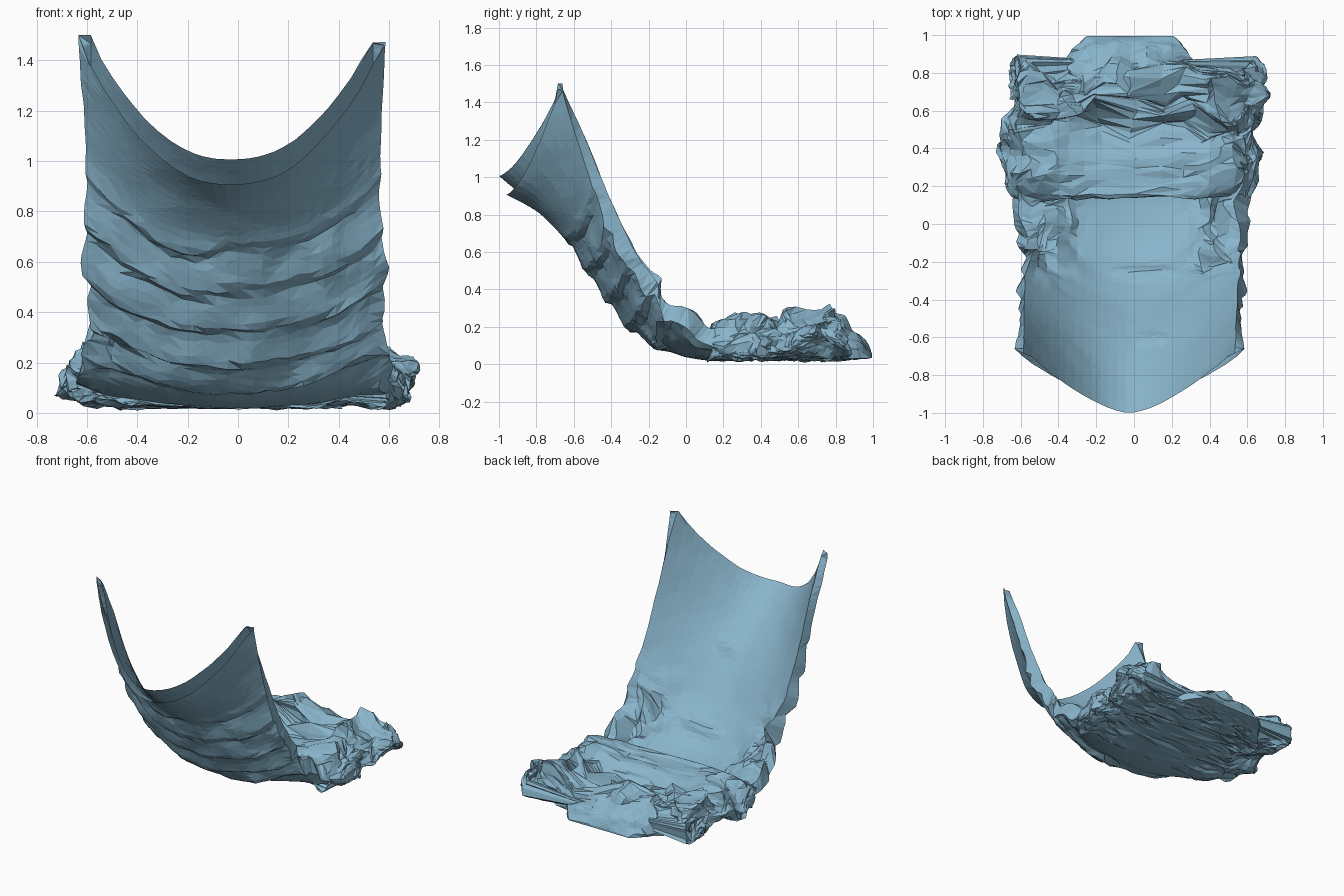
import bpy, bmesh, math, random
from mathutils import Vector, noise

if "Cube" in bpy.data.objects:
    bpy.data.objects.remove(bpy.data.objects["Cube"])

random.seed(4)

# Blue cloth
CLOTH = bpy.data.materials.new("blue_cloth")
CLOTH.diffuse_color = (.25, .46, .6, 1)
CLOTH.use_nodes = True
CLOTH.node_tree.nodes["Principled BSDF"].inputs["Base Color"].default_value = CLOTH.diffuse_color


def spline(rows, t):
    """Catmull-Rom sample of a list of equal-length rows, t in 0..1."""
    n = len(rows) - 1
    f = min(max(t, 0), 1) * n
    i = min(int(f), n - 1)
    u = f - i
    a, b = rows[max(i - 1, 0)], rows[i]
    c, d = rows[i + 1], rows[min(i + 2, n)]
    return [0.5 * (2 * q + (r - p) * u + (2 * p - 5 * q + 4 * r - s) * u * u
                   + (3 * q - p - 3 * r + s) * u ** 3)
            for p, q, r, s in zip(a, b, c, d)]


def crumple(p, amount):
    """Large and small vector noise, for creased cloth."""
    v = noise.noise_vector(p * 4.5) * 0.65 + noise.noise_vector(p * 9) * 0.7
    return p + v * amount


def ramp(a, b, v):
    v = min(max((v - a) / (b - a), 0), 1)
    return v * v * (3 - 2 * v)


def spow(v, e):
    return math.copysign(abs(v) ** e, v)


def loft(name, rings, caps=False):
    bm = bmesh.new()
    vr = []
    for ring in rings:
        vr.append([bm.verts.new((p.x, p.y, max(p.z, 0.002 + 0.014 * random.random())))
                   for p in ring])
    n = len(vr[0])
    for a, b in zip(vr, vr[1:]):
        for k in range(n):
            j = (k + 1) % n
            q = (a[k], a[j], b[j], b[k])
            if random.random() < 0.5:
                bm.faces.new((q[0], q[1], q[2]))
                bm.faces.new((q[0], q[2], q[3]))
            else:
                bm.faces.new((q[0], q[1], q[3]))
                bm.faces.new((q[1], q[2], q[3]))
    if caps:
        for ring in (vr[0], vr[-1]):
            m = bm.verts.new(sum((v.co for v in ring), Vector()) / n)
            for k in range(n):
                bm.faces.new((ring[k], ring[(k + 1) % n], m))
    bmesh.ops.recalc_face_normals(bm, faces=bm.faces)
    me = bpy.data.meshes.new(name)
    bm.to_mesh(me)
    bm.free()
    me.materials.append(CLOTH)
    ob = bpy.data.objects.new(name, me)
    bpy.context.collection.objects.link(ob)


# Hanging tube: rows of centre y, centre z, edge y, edge z, half width
INNER = [(-1.0, 1.005, -.665, 1.48, .56), (-.8, .83, -.53, 1.19, .56),
         (-.58, .61, -.40, .87, .565), (-.38, .36, -.265, .61, .56),
         (-.17, .16, -.10, .39, .56), (.08, .08, .08, .24, .57), (.32, .08, .3, .18, .58)]
OUTER = [(-.96, .905, -.67, 1.48, .61), (-.79, .81, -.575, 1.18, .59),
         (-.6, .61, -.46, .85, .585), (-.42, .34, -.33, .56, .595),
         (-.21, .12, -.15, .31, .585), (.06, .03, .06, .13, .63), (.32, .02, .3, .1, .64)]
ROWS, COLS = 56, 26
rings = []
for i in range(ROWS + 1):
    ring = []
    for k in range(2 * COLS):
        inner = k < COLS
        s = 2 * (k % COLS) / (COLS - 1) - 1
        if not inner:
            s = -s
        t = i / ROWS
        if 0 < i < ROWS:
            t += random.uniform(-.25, .25) / ROWS
        if abs(s) < .99:
            s += random.uniform(-.25, .25) / COLS
        cy, cz, ey, ez, w = spline(INNER if inner else OUTER, t)
        p = Vector((s * w - .025 * (1 - t), cy + (ey - cy) * abs(s) ** 1.55,
                    cz + (ez - cz) * abs(s) ** 2.2))
        if i == 0 and abs(s) > .99:
            p.z += .02 if (s < 0) else -.01
            p.y += -.02 if inner else .01
        if inner:
            # Two pinched creases, with creased sides towards the floor
            up = Vector((0, .6, .8))
            p += up * .03 * math.exp(-((p.y + .26) / .03) ** 2 - ((p.x - .06) / .17) ** 4)
            p += up * .02 * math.exp(-((p.y + .61) / .03) ** 2 - ((p.x - .1) / .06) ** 4)
            side = ramp(.4, .8, abs(s)) * ramp(.42, .66, t)
            wave = math.sin(abs(s) * 19 - t * 12 + 3 * noise.noise(p * 3))
            p = crumple(p + up * .022 * wave * side, .09 * side + .004)
        else:
            # Sagging horizontal folds in the underside
            side = ramp(.7, .98, abs(s)) * ramp(.4, .75, t)
            amp = ramp(.24, .36, t) * (1 - ramp(.68, .82, t))
            ph = (t * 9.5 + .45 * noise.noise(Vector((s * 1.3, t * 3, 3)))) % 1
            saw = ph / .78 if ph < .78 else (1 - ph) / .22
            amp *= .7 + .5 * noise.noise(Vector((s * 2, t * 5, 8)))
            p += Vector((s ** 3 * .5, -.65, -.7)) * amp * .055 * (saw - .45)
            p = crumple(p, .02 * amp + .05 * side + .006)
        ring.append(p)
    rings.append(ring)
loft("hanging_cloth_tube", rings)

# Crumpled heap: rows of y, half width, centre height, side height
HEAP = [(.15, .58, .16, .18), (.14, .62, .21, .24), (.24, .65, .21, .29),
        (.34, .66, .21, .31), (.42, .67, .16, .29), (.50, .66, .12, .24),
        (.58, .66, .2, .28), (.65, .68, .16, .31), (.72, .69, .21, .31),
        (.79, .68, .2, .29), (.83, .67, .16, .25), (.85, .63, .1, .17)]
ROWS, COLS = 36, 60
rings = []
for i in range(ROWS + 1):
    y, w, hc, hs = spline(HEAP, i / ROWS)
    ring = []
    for k in range(COLS):
        # Rounded box section, wider spaced along the top and bottom
        a = 2 * math.pi * k / COLS
        a -= .2 * math.sin(2 * a)
        top = math.sin(a) >= 0
        s = spow(math.cos(a), .75)
        e = abs(math.sin(a)) ** .6
        h = hc + (hs - hc) * ramp(.3, .85, abs(s))
        z = .11 + (h - .11) * e if top else .11 - .085 * e
        # Long ridges run across the heap and drift with x
        drift = .07 * noise.noise(Vector((s * 2, y * 3, 5))) * ramp(.25, .5, y)
        p = Vector((s * w, y + drift + .03 * abs(s) ** 3 * ramp(.7, .85, y), z))
        p += Vector([random.uniform(-.008, .008) for _ in range(3)])
        edge = ramp(.55, .9, abs(s))
        rough = .02 + .07 * max(ramp(.36, .5, y), edge) if top else .02 + .06 * edge
        ring.append(crumple(p, rough))
    rings.append(ring)
loft("crumpled_heap", rings, caps=True)

# Flat hem spreading out of the back of the heap
HEM = [(.74, .44, .2), (.81, .38, .21), (.87, .33, .19), (.93, .29, .15),
       (.97, .26, .1), (.995, .23, .05)]
rings = []
for i in range(15):
    y, w, z = spline(HEM, i / 14)
    ring = []
    for k in range(32):
        top = k < 16
        s = 2 * (k % 16) / 15 - 1
        if not top:
            s = -s
        h = .035 + (z - .035) * (1 - abs(s) ** 3 * .75) if top else .02 + .015 * i / 14
        fade = 1 - i / 14
        p = Vector((s * w - .02, y, h))
        p += Vector([random.uniform(-.008, .008) * fade for _ in range(3)])
        ring.append(crumple(p, (.1 if top else .015) * fade))
    rings.append(ring)
loft("back_hem", rings, caps=True)
